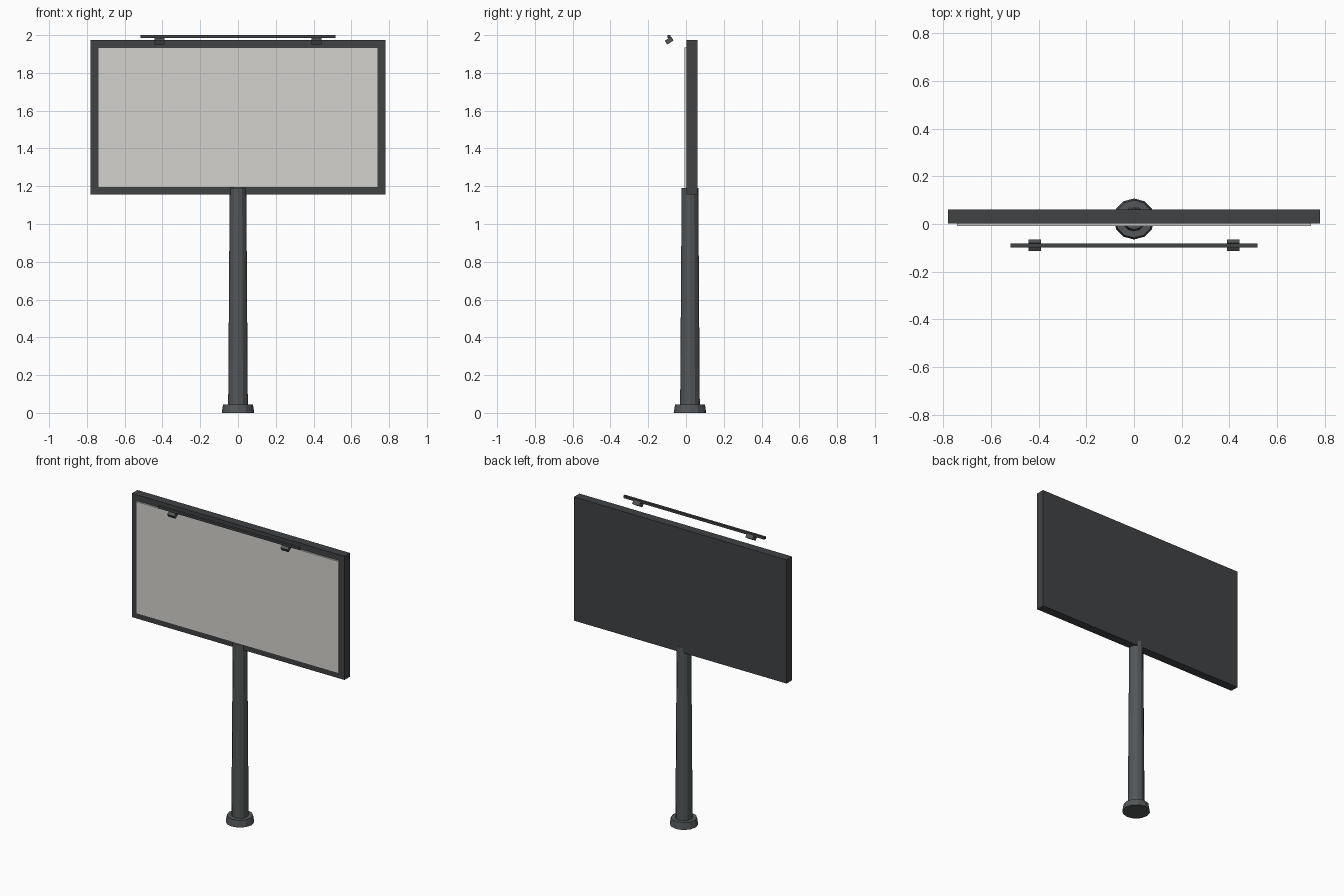
import bpy, math

if "Cube" in bpy.data.objects:
    bpy.data.objects.remove(bpy.data.objects["Cube"])

def material(name, rgb):
    m = bpy.data.materials.new(name)
    m.diffuse_color = (*rgb, 1)
    m.use_nodes = True
    m.node_tree.nodes["Principled BSDF"].inputs["Base Color"].default_value = m.diffuse_color
    return m

steel = material("pole_steel", (0.085, 0.095, 0.1))
dark = material("dark_frame", (0.05, 0.055, 0.06))
pale = material("pale_panel", (0.66, 0.65, 0.61))

def box(name, x, y, z, mat, tilt=0):
    """Box from (min, max) ranges, optionally tilted about x."""
    bpy.ops.mesh.primitive_cube_add(
        size=1, location=[sum(r) / 2 for r in (x, y, z)])
    o = bpy.context.object
    o.name = name
    o.scale = [r[1] - r[0] for r in (x, y, z)]
    o.rotation_euler.x = tilt
    o.data.materials.append(mat)
    return o

def taper(name, r1, r2, z1, z2, mat):
    bpy.ops.mesh.primitive_cone_add(
        vertices=12, radius1=r1, radius2=r2, depth=z2 - z1,
        location=(0, 0.021, (z1 + z2) / 2))
    o = bpy.context.object
    o.name = name
    o.data.materials.append(mat)

# Pole and its foot
taper("base_foot", 0.086, 0.079, 0, 0.045, steel)
taper("pole", 0.052, 0.044, 0.045, 1.19, steel)

# Sign board with the raised display panel
box("board_frame", (-0.78, 0.78), (0.002, 0.06), (1.155, 1.975), dark)
box("display_panel", (-0.742, 0.742), (-0.009, 0.003), (1.192, 1.935), pale)

# Light bar with two lamps aimed at the panel
box("light_bar", (-0.517, 0.517), (-0.098, -0.082), (1.984, 2.0), dark)
for side, cx in (("left", -0.415), ("right", 0.415)):
    box("lamp_" + side, (cx - 0.026, cx + 0.026), (-0.109, -0.069),
        (1.959, 1.983), steel, math.radians(33))
